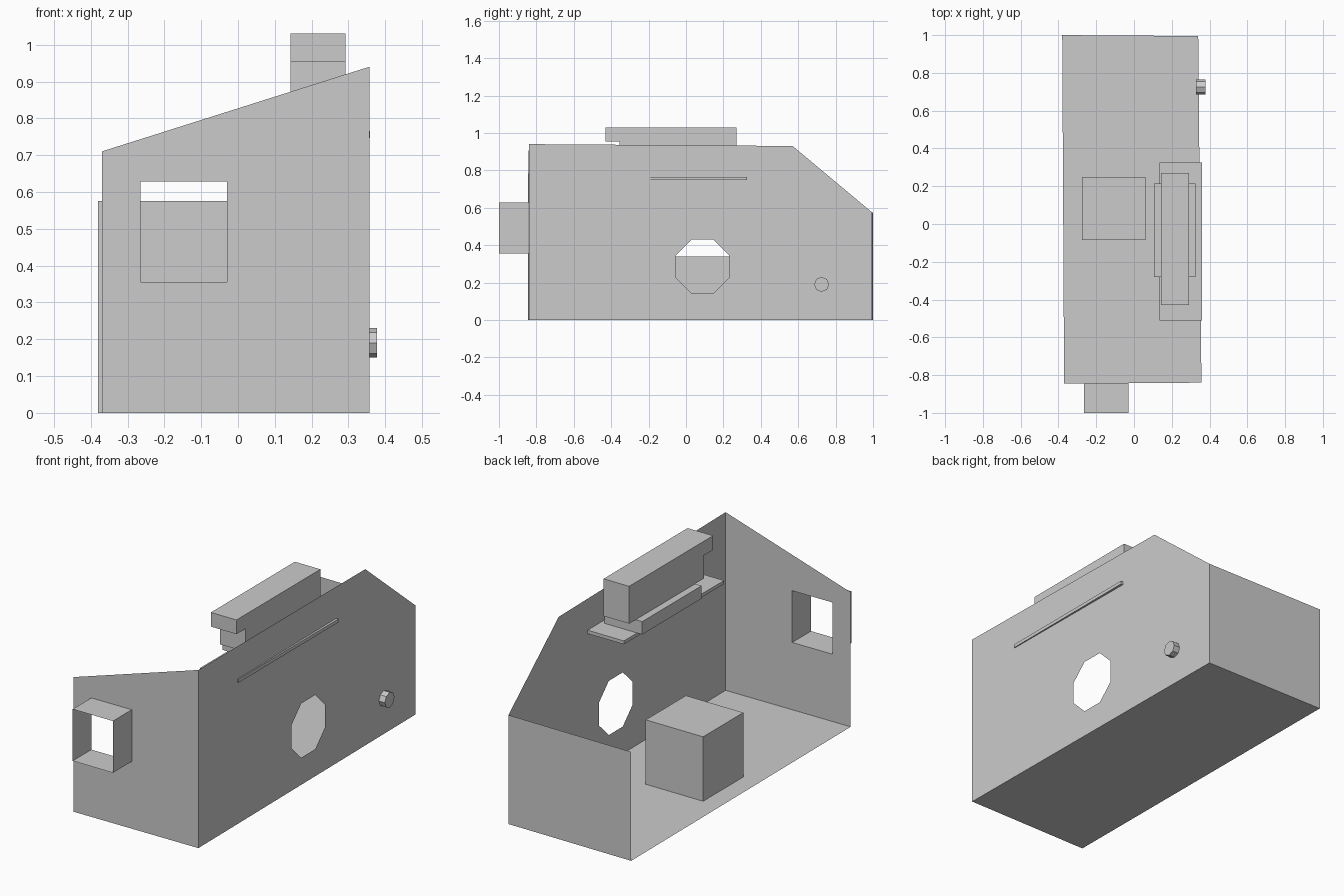
import bpy, bmesh, math
from mathutils import Matrix, Vector

if "Cube" in bpy.data.objects:
    bpy.data.objects.remove(bpy.data.objects["Cube"])

# Slightly skewed footprint corners: front left, front right, back right, back left
FL, FR, BR, BL = (-0.37, -0.845), (0.357, -0.84), (0.34, 0.995), (-0.38, 1.0)


def finish(name, bm):
    me = bpy.data.meshes.new(name)
    bm.to_mesh(me)
    bm.free()
    ob = bpy.data.objects.new(name, me)
    bpy.context.collection.objects.link(ob)
    return ob


def sheet(name, loops, normal):
    """Flat single-sided panel; the loops after the first are holes."""
    bm = bmesh.new()
    for loop in loops:
        vs = [bm.verts.new(p) for p in loop]
        for a, b in zip(vs, vs[1:] + vs[:1]):
            bm.edges.new((a, b))
    bmesh.ops.triangle_fill(bm, edges=bm.edges[:], use_beauty=True,
                            normal=Vector(normal))
    bm.normal_update()
    for f in bm.faces:
        if f.normal.dot(Vector(normal)) < 0:
            f.normal_flip()
    return finish(name, bm)


def box(name, x, y, z):
    bm = bmesh.new()
    bmesh.ops.create_cube(bm, size=1)
    for v in bm.verts:
        v.co = [r[0] if c < 0 else r[1] for c, r in zip(v.co, (x, y, z))]
    return finish(name, bm)


def on_wall(a, b, axis, pts):
    """Place (along, z) points on the vertical plane through corners a and b."""
    out = []
    for u, z in pts:
        t = (u - a[axis]) / (b[axis] - a[axis])
        out.append((a[0] + t * (b[0] - a[0]), a[1] + t * (b[1] - a[1]), z))
    return out


# Shell: floor, back, front with window opening, right side with octagon opening
sheet("floor", [[(*c, 0) for c in (FL, FR, BR, BL)]], (0, 0, -1))
sheet("back_wall", [on_wall(BL, BR, 0, [(-0.38, 0), (0.34, 0), (0.34, 0.575), (-0.38, 0.575)])],
      (0, 1, 0))
window = [(-0.265, 0.355), (-0.03, 0.355), (-0.03, 0.628), (-0.265, 0.628)]
front = [(FL[0], 0), (FR[0], 0), (FR[0], 0.94), (FL[0], 0.71)]
sheet("front_wall", [on_wall(FL, FR, 0, front), on_wall(FL, FR, 0, window)], (0, -1, 0))
r = 0.143 / math.cos(math.pi / 8)
octagon = [(0.088 + r * math.cos((i + 0.5) * math.pi / 4),
            0.286 + r * math.sin((i + 0.5) * math.pi / 4)) for i in range(8)]
side = [(FR[1], 0), (BR[1], 0), (BR[1], 0.575), (0.57, 0.93), (FR[1], 0.94)]
sheet("right_wall", [on_wall(FR, BR, 1, side), on_wall(FR, BR, 1, octagon)], (1, 0, 0))

# Open window sleeve projecting from the front wall
bm = bmesh.new()
inner = [bm.verts.new(p) for p in on_wall(FL, FR, 0, window)]
outer = [bm.verts.new((x, -1, z)) for x, z in window]
for i in range(4):
    j = (i + 1) % 4
    bm.faces.new((inner[i], inner[j], outer[j], outer[i]))
bmesh.ops.recalc_face_normals(bm, faces=bm.faces[:])
finish("window_sleeve", bm)

# Block standing on the floor
box("floor_block", (-0.275, 0.06), (-0.085, 0.25), (0, 0.34))

# Shelf through the right wall, with its riser
box("shelf", (0.135, 0.359), (-0.51, 0.325), (0.747, 0.765))
box("shelf_riser", (0.105, 0.325), (-0.28, 0.215), (0.765, 0.833))

# Long beam with an overhanging front lip
bm = bmesh.new()
profile = [(-0.355, 0.833), (0.27, 0.833), (0.27, 1.03), (-0.43, 1.03),
           (-0.43, 0.955), (-0.355, 0.955)]
base = bm.faces.new([bm.verts.new((0.143, y, z)) for y, z in profile])
ext = bmesh.ops.extrude_face_region(bm, geom=[base], use_keep_orig=True)
bmesh.ops.translate(bm, vec=(0.149, 0, 0),
                    verts=[g for g in ext["geom"] if isinstance(g, bmesh.types.BMVert)])
bmesh.ops.recalc_face_normals(bm, faces=bm.faces[:])
finish("top_beam", bm)

# Small round knob on the right wall
bm = bmesh.new()
bmesh.ops.create_cone(bm, cap_ends=True, segments=8, radius1=0.04, radius2=0.04, depth=0.051,
                      matrix=Matrix.Translation((0.3525, 0.725, 0.19))
                      @ Matrix.Rotation(math.pi / 2, 4, 'Y'))
finish("side_knob", bm)
